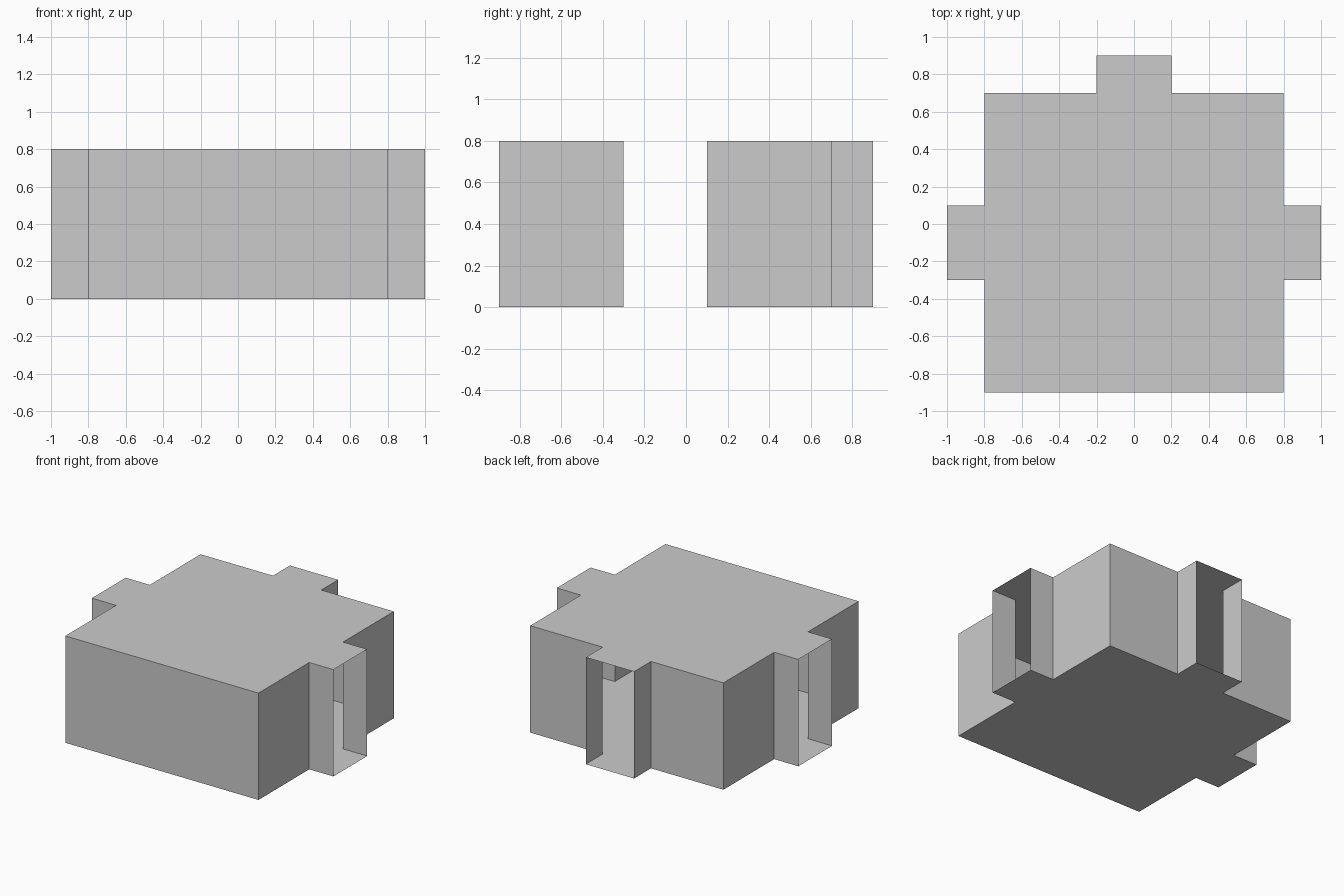
import bpy, bmesh

if "Cube" in bpy.data.objects:
    bpy.data.objects.remove(bpy.data.objects["Cube"])

HEIGHT = 0.8

# Right half of the floor plan, front to back; the left half is mirrored
half = [(0.8, -0.9), (0.8, -0.3), (1.0, -0.3), (1.0, 0.1),
        (0.8, 0.1), (0.8, 0.7), (0.2, 0.7), (0.2, 0.9)]
outline = half + [(-x, y) for x, y in reversed(half)]

# Thin-walled room shell: floor, walls and ceiling
bm = bmesh.new()
floor = bm.faces.new([bm.verts.new((x, y, 0)) for x, y in outline])
ext = bmesh.ops.extrude_face_region(bm, geom=[floor], use_keep_orig=True)
top = [v for v in ext["geom"] if isinstance(v, bmesh.types.BMVert)]
bmesh.ops.translate(bm, verts=top, vec=(0, 0, HEIGHT))
bmesh.ops.recalc_face_normals(bm, faces=bm.faces)

# Doorways: the ends of the three short passages are open
bm.faces.ensure_lookup_table()
doors = []
for f in bm.faces:
    c = f.calc_center_median()
    if abs(f.normal.z) < 0.5 and (abs(c.x) > 0.99 or c.y > 0.89):
        doors.append(f)
bmesh.ops.delete(bm, geom=doors, context='FACES_ONLY')

mesh = bpy.data.meshes.new("room_shell")
bm.to_mesh(mesh)
bm.free()
bpy.context.collection.objects.link(bpy.data.objects.new("room_shell", mesh))
